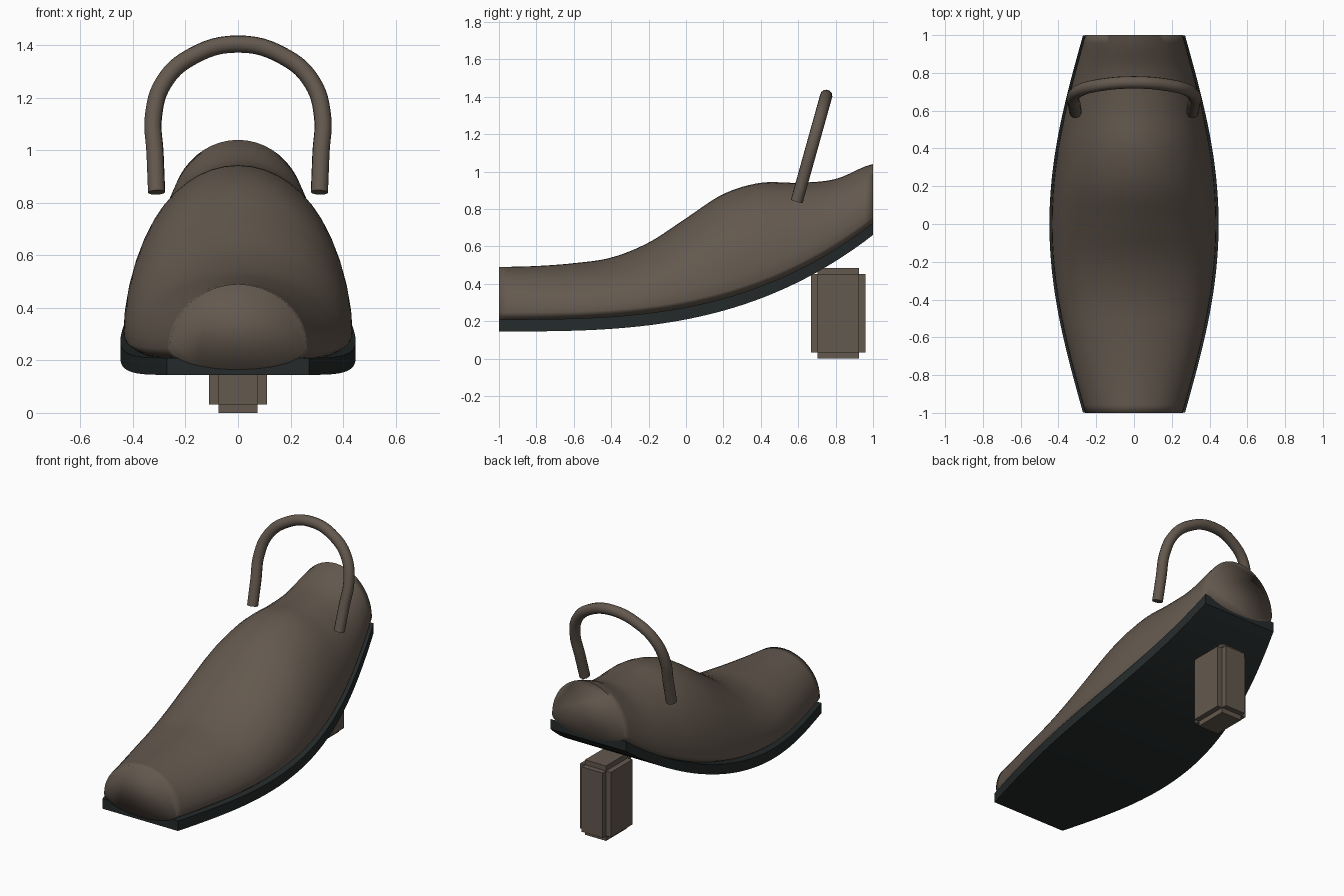
import bpy, bmesh, math
from mathutils import Vector

if "Cube" in bpy.data.objects:
    bpy.data.objects.remove(bpy.data.objects["Cube"])


def material(name, color):
    m = bpy.data.materials.new(name)
    m.diffuse_color = color
    m.use_nodes = True
    m.node_tree.nodes["Principled BSDF"].inputs["Base Color"].default_value = m.diffuse_color
    return m


brown = material("brown_leather", (0.125, 0.098, 0.076, 1))
dark = material("dark_sole", (0.018, 0.023, 0.023, 1))

# Side profile and plan of the shoe along y
TOP = [0.49, 0.495, 0.51, 0.54, 0.62, 0.75, 0.88, 0.94, 0.94, 0.96, 1.04]


def top_z(y):
    t = (y + 1) / 0.2
    i = min(int(t), 9)
    f = t - i
    a, b, c, d = (TOP[min(max(i + k, 0), 10)] for k in (-1, 0, 1, 2))
    return b + f * ((c - a) + f * ((2*a - 5*b + 4*c - d) + f * (3*b - a - 3*c + d))) / 2


def sole_z(y):
    return 0.145 + 0.515 * ((y + 1) / 2) ** 3


def half_width(y):
    return 0.27 + 0.178 * math.cos(math.pi / 2 * y)


def finish(name, bm, mat, angle=None):
    bmesh.ops.recalc_face_normals(bm, faces=bm.faces)
    me = bpy.data.meshes.new(name)
    bm.to_mesh(me)
    bm.free()
    ob = bpy.data.objects.new(name, me)
    bpy.context.collection.objects.link(ob)
    me.materials.append(mat)
    if angle:
        bpy.ops.object.select_all(action='DESELECT')
        ob.select_set(True)
        bpy.context.view_layer.objects.active = ob
        bpy.ops.object.shade_smooth_by_angle(angle=math.radians(angle))
    return ob


def loft(name, section, length, mat, angle, steps=48):
    bm = bmesh.new()
    rings = []
    for s in range(steps + 1):
        y = -1 + 2 * s / steps
        rings.append([bm.verts.new((x, y * length, z)) for x, z in section(y)])
    n = len(rings[0])
    for a, b in zip(rings, rings[1:]):
        for i in range(n):
            j = (i + 1) % n
            bm.faces.new((a[i], a[j], b[j], b[i]))
    bm.faces.new(rings[0])
    bm.faces.new(rings[-1])
    return finish(name, bm, mat, angle)


# Upper: domed cross-section with a shallow belly tucked into the sole
def upper_section(y):
    w, mid = half_width(y) - 0.012, sole_z(y) + 0.1
    pts = []
    for k in range(48):
        a = 2 * math.pi * k / 48
        h = top_z(y) - mid if math.sin(a) > 0 else 0.08
        pts.append((w * math.cos(a), mid + h * math.sin(a)))
    return pts


# Sole: flat strip following the arch
def sole_section(y):
    w, z = half_width(y), sole_z(y)
    return [(-w, z), (w, z), (w, z + 0.065), (-w, z + 0.065)]


loft("upper", upper_section, 1.0, brown, 100)
loft("sole", sole_section, 0.999, dark, 30)

# Heel: block with notched edges, made of three crossing boxes
bm = bmesh.new()
for sx, sy, sz in ((0.22, 0.22, 0.42), (0.15, 0.29, 0.42), (0.15, 0.22, 0.485)):
    vs = bmesh.ops.create_cube(bm, size=1)["verts"]
    bmesh.ops.scale(bm, vec=(sx, sy, sz), verts=vs)
    bmesh.ops.translate(bm, vec=(0, 0.814, 0.2425), verts=vs)
finish("heel", bm, brown)

# Ankle strap: leaning arched tube
half = [(0.31, 0.84), (0.316, 0.99), (0.322, 1.13), (0.282, 1.26), (0.18, 1.355)]
path = half + [(0, 1.405)] + [(-x, z) for x, z in reversed(half)]
cu = bpy.data.curves.new("ankle_strap", 'CURVE')
cu.dimensions = '3D'
cu.bevel_depth = 0.033
cu.bevel_resolution = 4
cu.use_fill_caps = True
cu.resolution_u = 6
sp = cu.splines.new('BEZIER')
sp.bezier_points.add(len(path) - 1)
for p, (x, z) in zip(sp.bezier_points, path):
    p.co = Vector((x, 0.592 + 0.279 * (z - 0.84), z))
    p.handle_left_type = p.handle_right_type = 'AUTO'
cu.materials.append(brown)
strap = bpy.data.objects.new("ankle_strap", cu)
bpy.context.collection.objects.link(strap)
